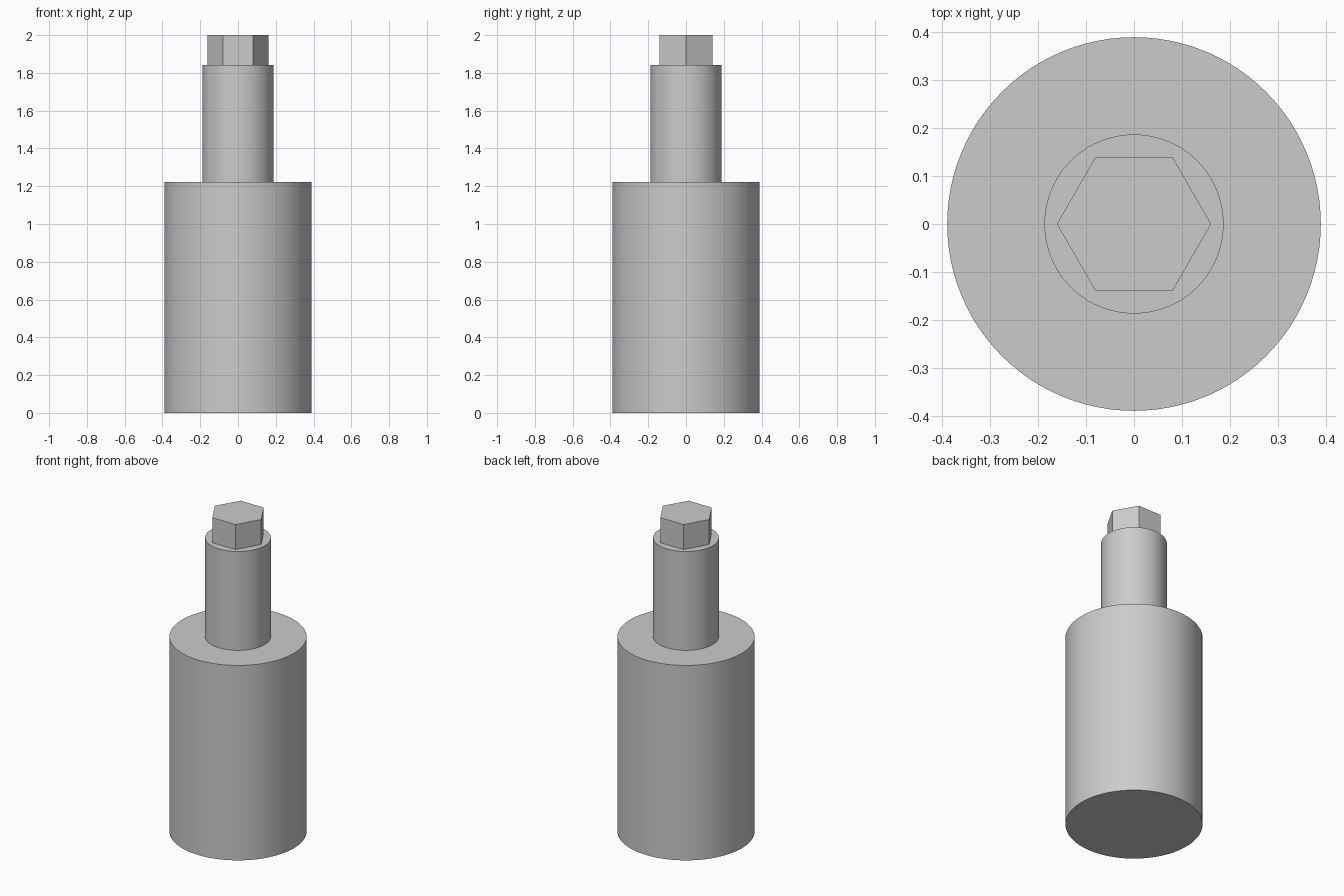
import bpy
import bmesh
import math

default_cube = bpy.data.objects.get("Cube")
if default_cube:
    bpy.data.objects.remove(default_cube, do_unlink=True)

# Single plain grey material
GREY = (0.6, 0.6, 0.6, 1.0)
metal = bpy.data.materials.new("plain grey")
metal.use_nodes = True
metal.diffuse_color = GREY
metal.node_tree.nodes["Principled BSDF"].inputs["Base Color"].default_value = GREY


def add_prism(name, radius, bottom, top, sides, turn=0.0, open_bottom=False):
    """Upright prism between two heights, optionally without its hidden base."""
    bpy.ops.mesh.primitive_cylinder_add(
        vertices=sides, radius=radius, depth=top - bottom,
        location=(0, 0, (bottom + top) / 2), rotation=(0, 0, turn))
    part = bpy.context.object
    part.name = part.data.name = name
    part.data.materials.append(metal)
    if open_bottom:
        bm = bmesh.new()
        bm.from_mesh(part.data)
        bm.normal_update()
        base = [f for f in bm.faces if f.normal.z < -0.9]
        bmesh.ops.delete(bm, geom=base, context="FACES_ONLY")
        bm.to_mesh(part.data)
        bm.free()
    return part


# Wide body and narrower shaft, smooth around the sides
body = add_prism("body", 0.39, 0, 1.223, 96)
shaft = add_prism("shaft", 0.187, 1.223, 1.843, 96, open_bottom=True)
for part in (body, shaft):
    bpy.ops.object.select_all(action="DESELECT")
    part.select_set(True)
    bpy.context.view_layer.objects.active = part
    bpy.ops.object.shade_smooth_by_angle(angle=math.radians(30))

# Flat-sided hexagonal drive with corners on the x axis
add_prism("hex_drive", 0.161, 1.843, 2, 6, turn=math.radians(30), open_bottom=True)
